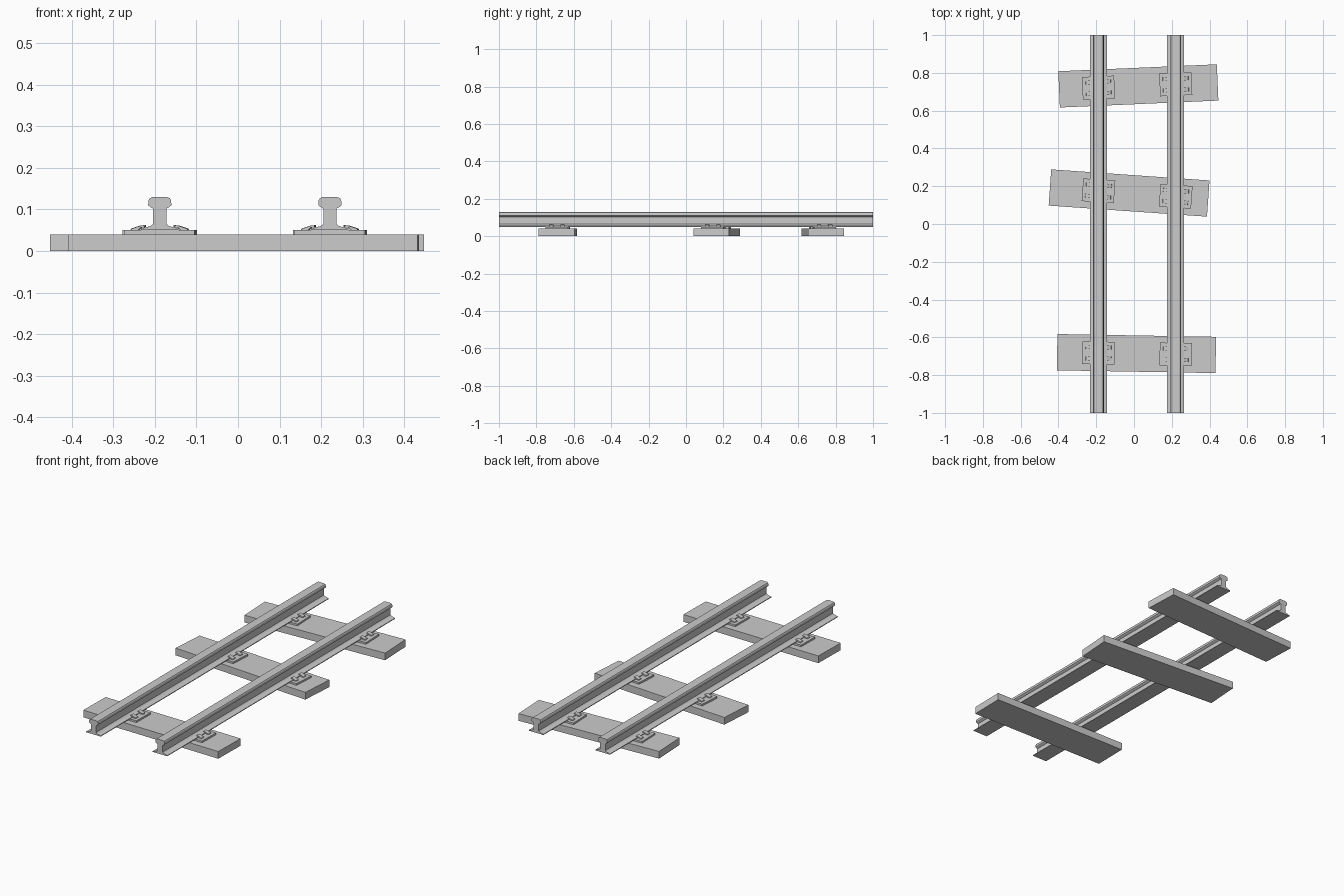
import bpy, bmesh, math
from mathutils import Matrix

if "Cube" in bpy.data.objects:
    bpy.data.objects.remove(bpy.data.objects["Cube"])


def prism(name, profile, y0, y1):
    """Extrude an x-z outline along y."""
    bm = bmesh.new()
    a = [bm.verts.new((x, y0, z)) for x, z in profile]
    b = [bm.verts.new((x, y1, z)) for x, z in profile]
    n = len(profile)
    bm.faces.new(a)
    bm.faces.new(b[::-1])
    for i in range(n):
        j = (i + 1) % n
        bm.faces.new((a[i], b[i], b[j], a[j]))
    bmesh.ops.recalc_face_normals(bm, faces=bm.faces)
    me = bpy.data.meshes.new(name)
    bm.to_mesh(me)
    bm.free()
    ob = bpy.data.objects.new(name, me)
    bpy.context.collection.objects.link(ob)
    return ob


def block(name, sx, sy, z0, z1):
    h = sx / 2
    return prism(name, [(-h, z0), (h, z0), (h, z1), (-h, z1)], -sy / 2, sy / 2)


def place(ob, x, y, angle):
    ob.matrix_world = Matrix.Translation((x, y, 0)) @ Matrix.Rotation(angle, 4, 'Z')


# Rails: half profile mirrored into foot, web and head
RAIL_X = (-0.188, 0.221)
half = [(0.045, 0.05), (0.045, 0.054), (0.022, 0.06), (0.016, 0.065),
        (0.016, 0.102), (0.023, 0.106), (0.028, 0.110), (0.027, 0.122),
        (0.024, 0.127), (0.017, 0.130)]
rail_profile = half + [(-x, z) for x, z in reversed(half)]
for side, rx in zip(("left", "right"), RAIL_X):
    place(prism(f"{side}_rail", rail_profile, -1, 1), rx, 0, 0)

# Sprung clip: foot on the plate, sloping tongue over the rail foot
clip = [(0.068, 0.050), (0.066, 0.054), (0.045, 0.061), (0.036, 0.062),
        (0.036, 0.0575), (0.046, 0.056), (0.052, 0.050)]

# Sleepers laid slightly askew, each with two plates and eight clips
SLEEPERS = [(0.023, 0.731, 2.5), (-0.026, 0.164, -4.0), (0.013, -0.686, -1.0)]
for i, (cx, cy, deg) in enumerate(SLEEPERS, 1):
    ang = math.radians(deg)
    place(block(f"sleeper_{i}", 0.84, 0.192, 0, 0.04), cx, cy, ang)
    for side, rx in zip(("left", "right"), RAIL_X):
        ry = cy + (rx - cx) * math.tan(ang)
        place(block(f"{side}_rail_plate_{i}", 0.17, 0.12, 0.04, 0.05), rx, ry, ang)
        for s in (-1, 1):
            for dy in (-0.03, 0.03):
                tab = prism(f"{side}_rail_clip_{i}",
                            [(s * x, z) for x, z in clip], dy - 0.011, dy + 0.011)
                place(tab, rx, ry, ang)
